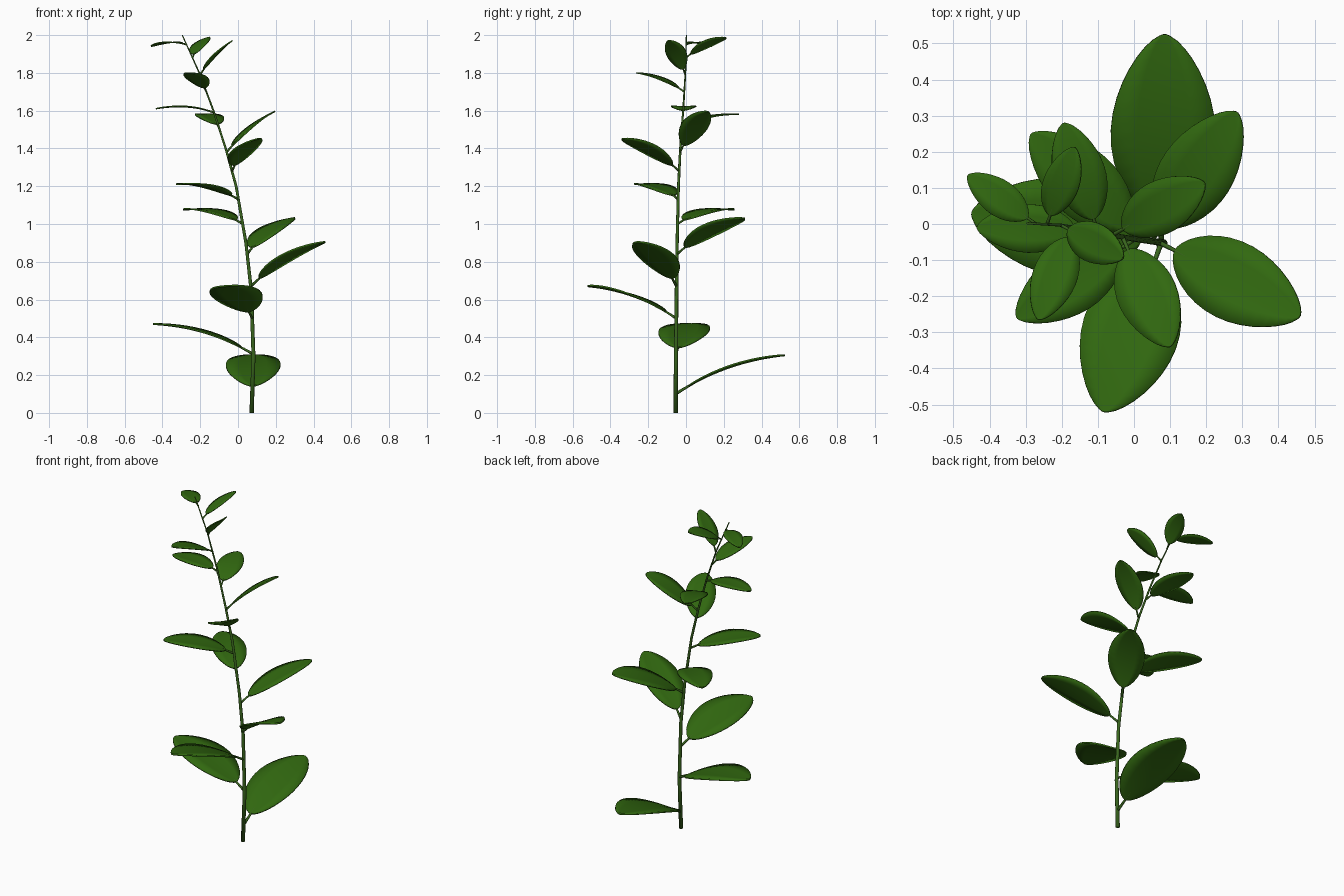
import bpy, bmesh, math
from mathutils import Vector

if "Cube" in bpy.data.objects:
    bpy.data.objects.remove(bpy.data.objects["Cube"])

UP = Vector((0, 0, 1))


def material(name, color):
    mat = bpy.data.materials.new(name)
    mat.use_nodes = True
    mat.diffuse_color = color
    bsdf = next(n for n in mat.node_tree.nodes if n.type == 'BSDF_PRINCIPLED')
    bsdf.inputs["Base Color"].default_value = color
    return mat


leaf_green = material("leaf green", (0.031, 0.14, 0.005, 1))
stem_green = material("stem green", (0.04, 0.13, 0.012, 1))


def finish(bm, name, mat):
    bmesh.ops.recalc_face_normals(bm, faces=bm.faces)
    mesh = bpy.data.meshes.new(name)
    bm.to_mesh(mesh)
    bm.free()
    mesh.materials.append(mat)
    for poly in mesh.polygons:
        poly.use_smooth = True
    obj = bpy.data.objects.new(name, mesh)
    bpy.context.collection.objects.link(obj)
    return obj


def tube(bm, points, r_start, r_end, sides=8):
    """Tapered tube along a path, closed at both ends."""
    rings, last = [], len(points) - 1
    for i, p in enumerate(points):
        tangent = (points[min(i + 1, last)] - points[max(i - 1, 0)]).normalized()
        u = tangent.cross(Vector((0.3, 0.9, 0.1))).normalized()
        v = tangent.cross(u)
        r = r_start + (r_end - r_start) * i / last
        angles = [math.tau * k / sides for k in range(sides)]
        rings.append([bm.verts.new(p + r * (math.cos(a) * u + math.sin(a) * v)) for a in angles])
    for a, b in zip(rings, rings[1:]):
        for k in range(sides):
            j = (k + 1) % sides
            bm.faces.new((a[k], a[j], b[j], b[k]))
    bm.faces.new(rings[0])
    bm.faces.new(rings[-1])


# Leaning stem
stem = [Vector(p) for p in (
    (0.072, -0.055, 0), (0.082, -0.053, 0.3), (0.07, -0.05, 0.65), (0.042, -0.047, 0.9),
    (-0.01, -0.04, 1.2), (-0.065, -0.03, 1.4), (-0.13, -0.015, 1.6),
    (-0.205, -0.003, 1.8), (-0.295, 0.002, 2))]
stem_bm = bmesh.new()
tube(stem_bm, stem, 0.012, 0.003, 10)


def stem_at(z):
    for a, b in zip(stem, stem[1:]):
        if z <= b.z:
            return a.lerp(b, (z - a.z) / (b.z - a.z))
    return stem[-1]


# Arching leaf: short stalk, then a broad oval blade with a shallow centre fold
def leaf(name, base_z, tip, half_width, roll):
    base, tip = stem_at(base_z), Vector(tip)
    length = (tip - base).length
    control = base.lerp(tip, 0.45) + UP * 0.13 * length

    def mid(s):
        return base.lerp(control, s).lerp(control.lerp(tip, s), s)

    thick = 0.003 + 0.009 * length
    tube(stem_bm, [mid(0.05 * k) for k in range(9)], thick, 0.002, 6)

    side = (tip - base).cross(UP).normalized()
    side = (side + UP * roll).normalized()
    bm = bmesh.new()
    rows, count = [], 18
    for i in range(count + 1):
        t = 0.5 - 0.5 * math.cos(math.pi * i / count)
        s = 0.13 + 0.87 * t
        w = half_width * max(math.sin(math.pi * t ** 0.95), 0.003) ** 0.6
        tangent = mid(min(s + 0.01, 1)) - mid(s - 0.01)
        normal = side.cross(tangent).normalized()
        rows.append([bm.verts.new(mid(s) + side * w * c + normal * 0.05 * w * abs(c))
                     for c in (-1, -0.5, 0, 0.5, 1)])
    for a, b in zip(rows, rows[1:]):
        for k in range(4):
            bm.faces.new((a[k], a[k + 1], b[k + 1], b[k]))
    obj = finish(bm, name, leaf_green)
    solid = obj.modifiers.new("thickness", 'SOLIDIFY')
    solid.thickness = 0.004 + 0.009 * length
    solid.offset = 0


# Leaves spiral up the stem: height, tip, half width, roll
leaves = (
    (0.10, (0.085, 0.525, 0.305), 0.145, 0),
    (0.31, (-0.45, 0.03, 0.47), 0.135, 0),
    (0.50, (-0.085, -0.52, 0.67), 0.135, -0.1),
    (0.67, (0.46, -0.255, 0.905), 0.11, 0),
    (0.84, (0.285, 0.31, 1.03), 0.103, 0.15),
    (1.00, (-0.285, 0.25, 1.075), 0.095, 0),
    (1.13, (-0.325, -0.26, 1.21), 0.09, 0),
    (1.28, (0.10, -0.34, 1.45), 0.085, -0.23),
    (1.38, (0.195, 0.115, 1.595), 0.076, 0.26),
    (1.51, (-0.195, 0.28, 1.58), 0.072, 0),
    (1.59, (-0.435, -0.01, 1.61), 0.067, 0),
    (1.70, (-0.265, -0.265, 1.8), 0.062, 0),
    (1.79, (-0.03, -0.095, 1.97), 0.057, -0.3),
    (1.88, (-0.165, 0.213, 1.985), 0.052, 0.3),
    (1.95, (-0.46, 0.135, 1.94), 0.05, 0),
)
for number, spec in enumerate(leaves, 1):
    leaf(f"leaf_{number:02d}", *spec)

finish(stem_bm, "stem_and_leaf_stalks", stem_green)
